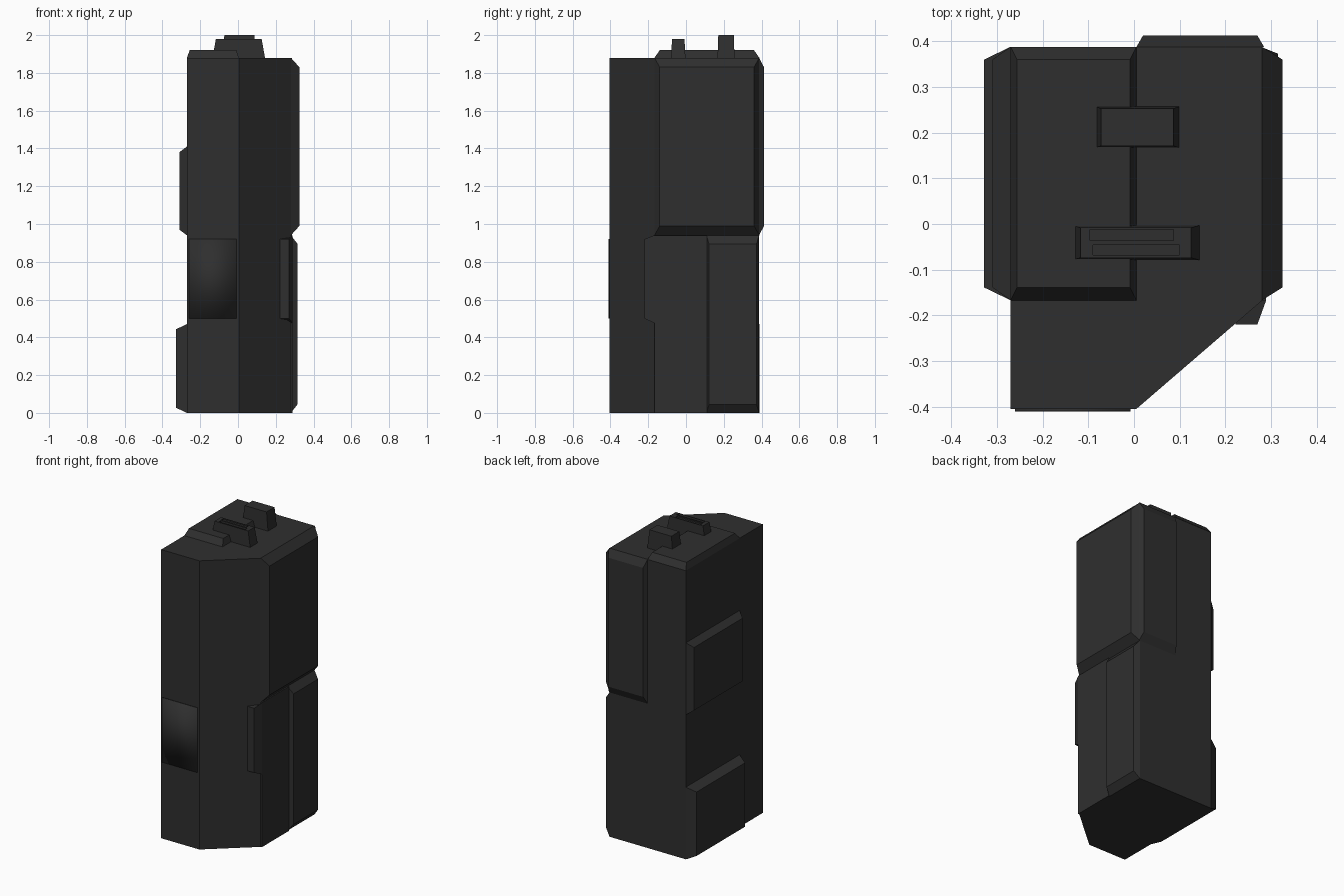
import bpy
import bmesh
from mathutils import Vector

cube = bpy.data.objects.get("Cube")
if cube:
    bpy.data.objects.remove(cube, do_unlink=True)

black = bpy.data.materials.new("black_plastic")
black.use_nodes = True
COLOUR = (0.028, 0.028, 0.028, 1)
black.diffuse_color = COLOUR
black.node_tree.nodes["Principled BSDF"].inputs["Base Color"].default_value = COLOUR


def finish(name, bm):
    bmesh.ops.recalc_face_normals(bm, faces=bm.faces)
    mesh = bpy.data.meshes.new(name)
    bm.to_mesh(mesh)
    bm.free()
    mesh.materials.append(black)
    obj = bpy.data.objects.new(name, mesh)
    bpy.context.collection.objects.link(obj)
    return obj


def prism(name, outline, z0, z1, adjust=None):
    """Extrude a plan outline upwards, then optionally move its vertices."""
    bm = bmesh.new()
    base = bm.faces.new([bm.verts.new((x, y, z0)) for x, y in outline])
    top = bmesh.ops.extrude_face_region(bm, geom=[base])
    for v in top["geom"]:
        if isinstance(v, bmesh.types.BMVert):
            v.co.z = z1
    if adjust:
        for v in bm.verts:
            adjust(v.co)
    return finish(name, bm)


def raised(name, axis, base, tip, u, v, inset=(0, 0)):
    """Tapered block rising along an axis; u and v span the other two axes."""
    bm = bmesh.new()
    bmesh.ops.create_cube(bm, size=1)
    ua, va = [a for a in range(3) if a != axis]
    for vert in bm.verts:
        s = vert.co.copy()
        outer = s[axis] > 0
        p = Vector()
        p[axis] = tip if outer else base
        for a, span, margin in ((ua, u, inset[0]), (va, v, inset[1])):
            shrink = margin if outer else 0
            p[a] = span[0] + shrink if s[a] < 0 else span[1] - shrink
        vert.co = p
    return finish(name, bm)


def cut(target, cutter):
    cutter.hide_render = True
    cutter.hide_set(True)
    mod = target.modifiers.new("slot", "BOOLEAN")
    mod.operation = "DIFFERENCE"
    mod.solver = "EXACT"
    mod.object = cutter


# Main casing with one slanted front corner
prism("casing", [(-0.27, -0.405), (0.005, -0.405), (0.28, -0.168),
                 (0.28, 0.387), (-0.27, 0.387)], 0, 1.88)

# Side and back panels
depth = (-0.167, 0.388)
raised("upper_left_panel", 0, 0.28, 0.325, depth, (0.94, 1.88), (0.028, 0.05))
raised("lower_left_strip", 0, 0.28, 0.315, (0.108, 0.387), (0, 0.94), (0.014, 0.045))
raised("lower_left_plate", 0, 0.28, 0.289, (-0.168, 0.11), (0, 0.94))
raised("back_panel", 1, 0.387, 0.413, (0.005, 0.285), (0.94, 1.88), (0.015, 0.05))
raised("upper_right_block", 0, -0.27, -0.31, depth, (0.94, 1.41), (0.028, 0.03))
raised("lower_right_block", 0, -0.27, -0.328, depth, (0, 0.47), (0.028, 0.027))


# Flange stepping out over the slanted corner
def taper_front(co):
    if co.y < -0.2:
        co.z += 0.025 if co.z < 0.7 else -0.02


prism("left_flange", [(0.222, -0.22), (0.27, -0.22), (0.289, -0.168),
                      (0.289, -0.1), (0.23, -0.1)], 0.475, 0.94, taper_front)

# Softly shaded front window
window = raised("front_window", 1, -0.403, -0.411, (-0.26, -0.008), (0.5, 0.92))
window.data.shade_smooth()

# Top slab and the two raised ribs
raised("top_slab", 2, 1.88, 1.92, (-0.27, 0.005), depth, (0.014, 0.028))
raised("rear_rib", 2, 1.88, 2.0, (-0.085, 0.099), (0.167, 0.257), (0.013, 0.004))
front_rib = raised("front_rib", 2, 1.88, 1.98, (-0.135, 0.143), (-0.079, -0.003), (0.018, 0.005))
cut(front_rib, raised("front_slot_cutter", 2, 1.96, 2.0, (-0.09, 0.1), (-0.068, -0.046)))
cut(front_rib, raised("rear_slot_cutter", 2, 1.972, 2.0, (-0.096, 0.086), (-0.036, -0.012)))
